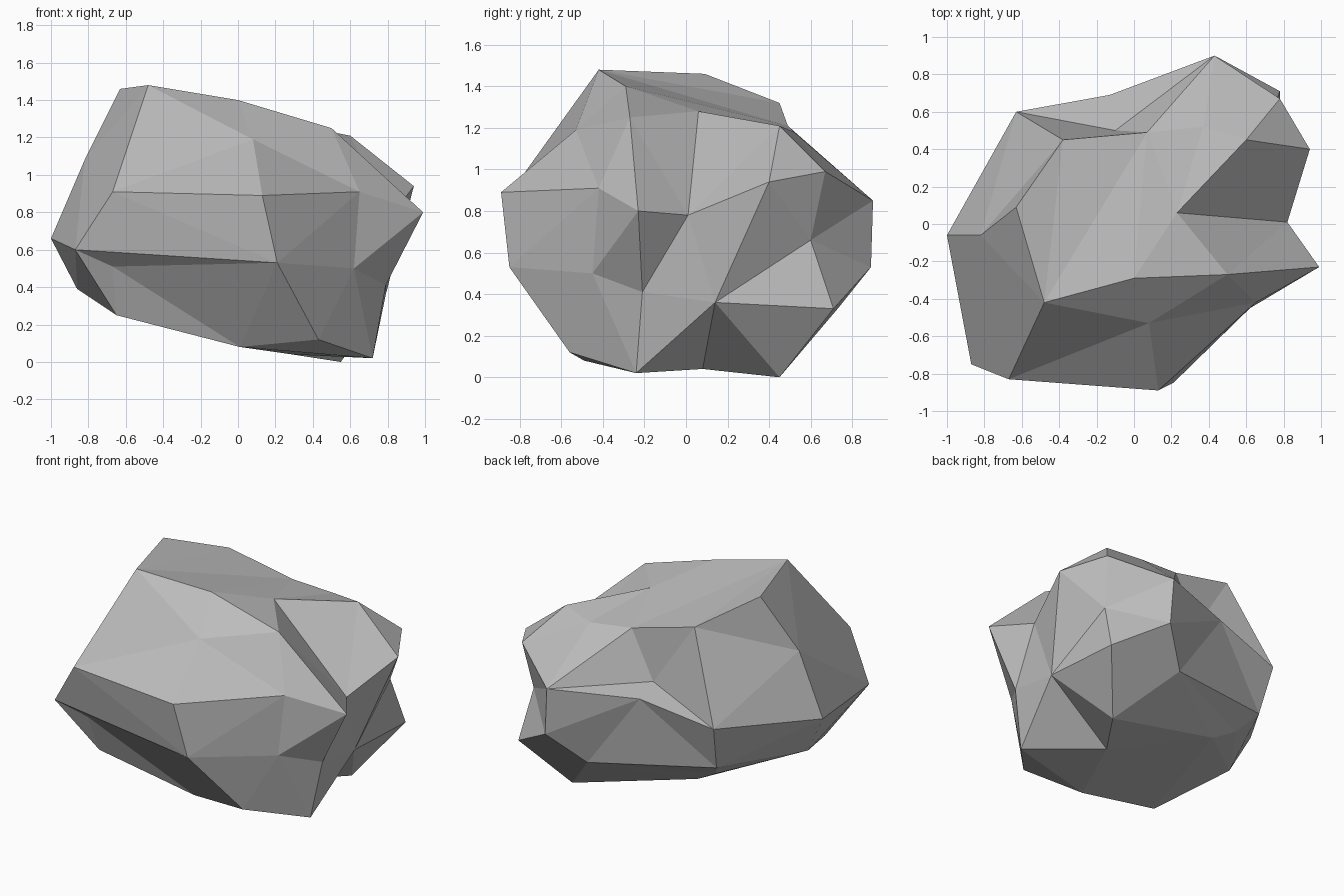
import bpy
import bmesh
import random
from mathutils import Vector

random.seed(4)

default_cube = bpy.data.objects.get("Cube")
if default_cube:
    bpy.data.objects.remove(default_cube, do_unlink=True)

# Corners of the boulder, in hundredths of a unit
corners = dict(
    # crown
    A=(-48, -42, 148), B=(-63, 9, 146), C=(0, -29, 140), D=(8, -53, 119),
    W=(50, -27, 125), U=(23, 6, 128), V=(60, 45, 121), h=(-38, 45, 132),
    i=(7, 49, 121), j=(37, 52, 118), R=(-82, -6, 108),
    # waist
    E=(-67, -83, 91), F=(13, -89, 89), G=(65, -42, 91), H=(99, -23, 80),
    T=(82, 1, 78), X=(94, 40, 94), Y=(78, 67, 99), Z=(43, 90, 85),
    n=(-10, 50, 89), o=(-13, 69, 85), k=(-63, 60, 74), P=(-100, -6, 66),
    O=(-87, -75, 60), I=(21, -85, 53), a=(74, 60, 66), b=(45, 89, 53),
    # underside
    S=(-67, -68, 51), J=(62, -45, 50), e=(79, -21, 41), d=(79, 14, 36),
    c=(78, 71, 33), p=(24, 73, 33), q=(-59, 51, 43), t=(-50, 39, 32),
    s=(-34, 36, 23), Q=(-86, -10, 39), N=(-65, -58, 25), M=(1, -49, 8),
    K=(43, -56, 12), L=(72, -24, 2), f=(29, 8, 4), g=(55, 45, 0))

# Ridges and valleys that must run straight between two corners
creases = """Ah Ai Ci CU Ui WU UT UV WT WH VX TX Td Xd Xa da dc dg df dL Lf
eT eH eJ eL ed ab aZ ac hn nk nZ iZ ok oZ hR hB Rk OE OI OS SM SN SI ML
IK JK EF GF DG DW DF pt pb pg kq""".split()

stone = bpy.data.materials.new("stone grey")
stone.use_nodes = True
grey = (0.5, 0.5, 0.5, 1)
stone.diffuse_color = grey
stone.node_tree.nodes["Principled BSDF"].inputs["Base Color"].default_value = grey


def side(first, second, third):
    """Side of the great circle through first and second that third lies on."""
    return first.co.cross(second.co).dot(third.co) > 0


def crosses(first, second, third, fourth):
    """Whether two arcs on the unit sphere cross each other."""
    if len({first, second, third, fourth}) < 4:
        return False
    near = (first.co + second.co).dot(third.co + fourth.co) > 0
    return (near and side(first, second, third) != side(first, second, fourth)
            and side(third, fourth, first) != side(third, fourth, second))


def opposite(edge):
    """The two corners facing an edge across its triangles."""
    return [v for face in edge.link_faces for v in face.verts
            if v not in edge.verts]


def force_crease(bm, first, second):
    """Turn crossing edges until one edge joins the two corners."""
    for attempt in range(200):
        if bm.edges.get((first, second)):
            return
        turnable = []
        for edge in bm.edges:
            start, end = edge.verts
            if crosses(first, second, start, end):
                tips = opposite(edge)
                if len(tips) == 2 and crosses(start, end, *tips):
                    turnable.append(edge)
        if not turnable:
            return
        bmesh.utils.edge_rotate(random.choice(turnable), False)


# Wrap a triangulated skin round the corner directions, then fix the creases
centre = Vector((0, 0, 0.7))
bm = bmesh.new()
places = {name: Vector(spot) / 100 for name, spot in corners.items()}
verts = {name: bm.verts.new((spot - centre).normalized())
         for name, spot in places.items()}
bmesh.ops.convex_hull(bm, input=list(bm.verts))
bmesh.ops.triangulate(bm, faces=list(bm.faces))
for first, second in creases:
    force_crease(bm, verts[first], verts[second])

# Push every corner out to its real place
for name, vert in verts.items():
    vert.co = places[name]
bmesh.ops.recalc_face_normals(bm, faces=list(bm.faces))

mesh = bpy.data.meshes.new("boulder")
bm.to_mesh(mesh)
bm.free()
mesh.materials.append(stone)
boulder = bpy.data.objects.new("boulder", mesh)
bpy.context.collection.objects.link(boulder)
